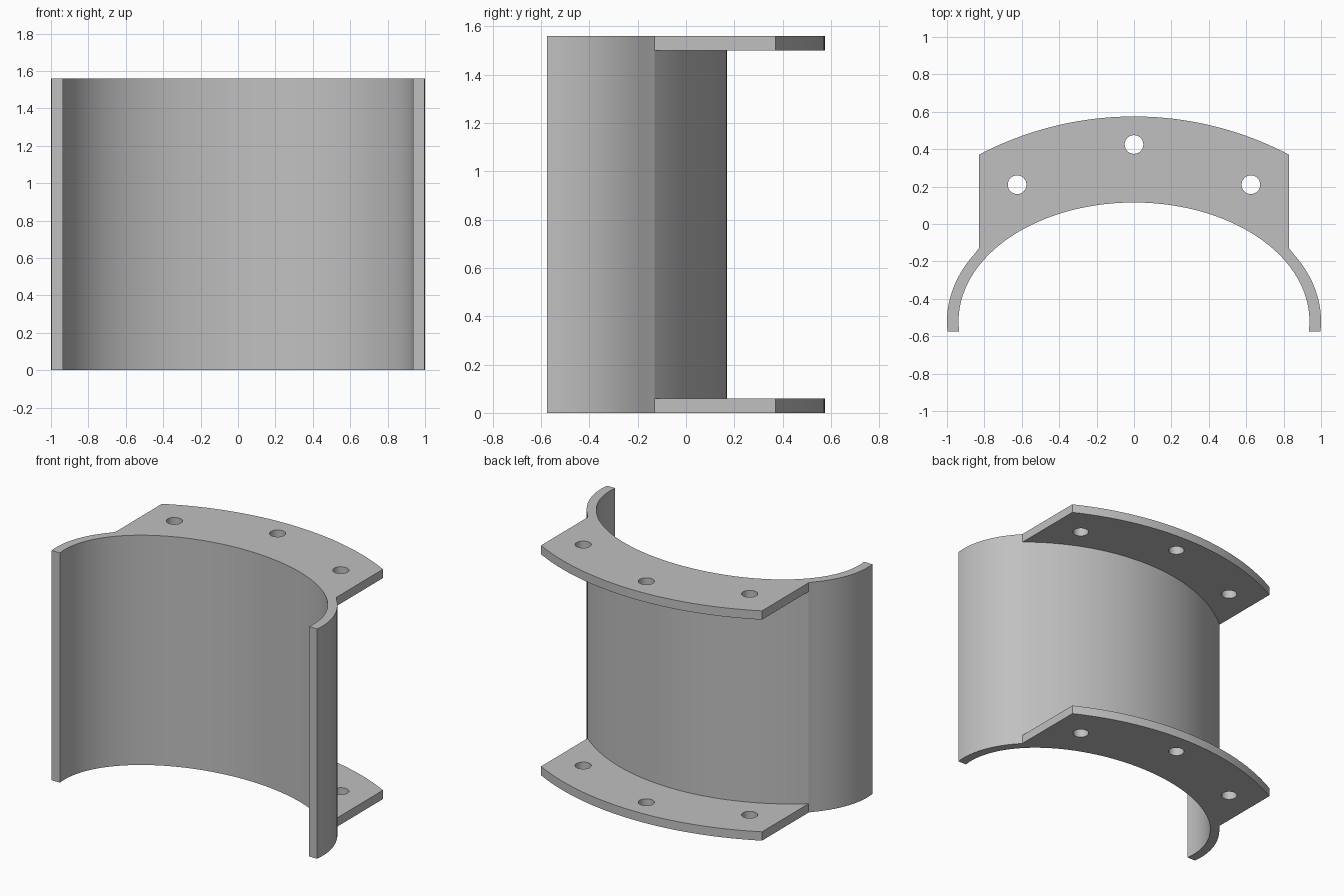
import bpy
import bmesh
from math import sin, cos, asin, sqrt, pi, radians

cube = bpy.data.objects.get("Cube")
if cube:
    bpy.data.objects.remove(cube, do_unlink=True)

HEIGHT, PLATE = 1.56, 0.06     # total height, flange thickness
FRONT, AXIS = -0.575, -0.52    # open edge and ellipse centre in y
HALF, JOIN = 0.83, -0.13       # flange half width, where it leaves the shell
BACK = 0.17                    # rearmost point of the shell

grey = bpy.data.materials.new("plain grey")
grey.use_nodes = True
colour = (0.53, 0.53, 0.53, 1)
grey.diffuse_color = colour
grey.node_tree.nodes["Principled BSDF"].inputs["Base Color"].default_value = colour


def extrude(name, outline, z, height):
    """Closed prism from an outline."""
    bm = bmesh.new()
    face = bm.faces.new([bm.verts.new((x, y, z)) for x, y in outline])
    top = bmesh.ops.extrude_face_region(bm, geom=[face])["geom"]
    bmesh.ops.translate(bm, vec=(0, 0, height),
                        verts=[v for v in top if isinstance(v, bmesh.types.BMVert)])
    bmesh.ops.recalc_face_normals(bm, faces=bm.faces)
    mesh = bpy.data.meshes.new(name)
    bm.to_mesh(mesh)
    bm.free()
    mesh.materials.append(grey)
    obj = bpy.data.objects.new(name, mesh)
    bpy.context.collection.objects.link(obj)
    return obj


def bow(half, edge_y, mid_y, n):
    """Circular arc from +half to -half, bulging backwards."""
    rise = mid_y - edge_y
    r = (half ** 2 + rise ** 2) / (2 * rise)
    a = asin(half / r)
    return [(r * sin(a - 2 * a * i / n), mid_y - r + r * cos(a - 2 * a * i / n))
            for i in range(n + 1)]


def ellipse(a, b, start, end, n):
    return [(a * cos(start + (end - start) * i / n),
             AXIS + b * sin(start + (end - start) * i / n)) for i in range(n + 1)]


def combine(target, tool, operation):
    mod = target.modifiers.new(operation.lower(), "BOOLEAN")
    mod.operation, mod.solver, mod.object = operation, "EXACT", tool
    bpy.context.view_layer.objects.active = target
    bpy.ops.object.modifier_apply(modifier=mod.name)
    bpy.data.objects.remove(tool, do_unlink=True)


# Curved shell: end arcs, flatter middle arc, elliptical inside
drop = asin((FRONT - AXIS) / 0.69)
side = ellipse(1, 0.69, drop, asin((JOIN - AXIS) / 0.69), 16)[:-1]
outer = side + bow(HALF, JOIN, BACK, 48) + [(-x, y) for x, y in reversed(side)]
drop = asin((FRONT - AXIS) / 0.635)
inner = ellipse(0.938, 0.635, drop, pi - drop, 80)
bracket = extrude("curved_bracket", outer + inner[::-1], 0, HEIGHT)

# Bolting flanges at the bottom and top
outline = bow(HALF, 0.37, 0.575, 40) + bow(HALF, JOIN - 0.04, BACK - 0.03, 40)[::-1]
for z in (0, HEIGHT - PLATE):
    combine(bracket, extrude("flange", outline, z, PLATE), "UNION")

# Bolt holes through both flanges
for x, y in ((-0.625, 0.21), (0, 0.425), (0.625, 0.21)):
    ring = [(x + 0.05 * cos(2 * pi * i / 32), y + 0.05 * sin(2 * pi * i / 32))
            for i in range(32)]
    combine(bracket, extrude("hole_cutter", ring, -0.1, HEIGHT + 0.2), "DIFFERENCE")

# Smooth curves, with a crease where the middle arc meets the end arcs
bpy.ops.object.select_all(action="DESELECT")
bracket.select_set(True)
bpy.context.view_layer.objects.active = bracket
bpy.ops.object.shade_smooth_by_angle(angle=radians(30))
verts = bracket.data.vertices
for edge in bracket.data.edges:
    ends = [verts[i].co for i in edge.vertices]
    if all(abs(abs(c.x) - HALF) < 0.002 and abs(c.y - JOIN) < 0.002 for c in ends):
        edge.use_edge_sharp = True
